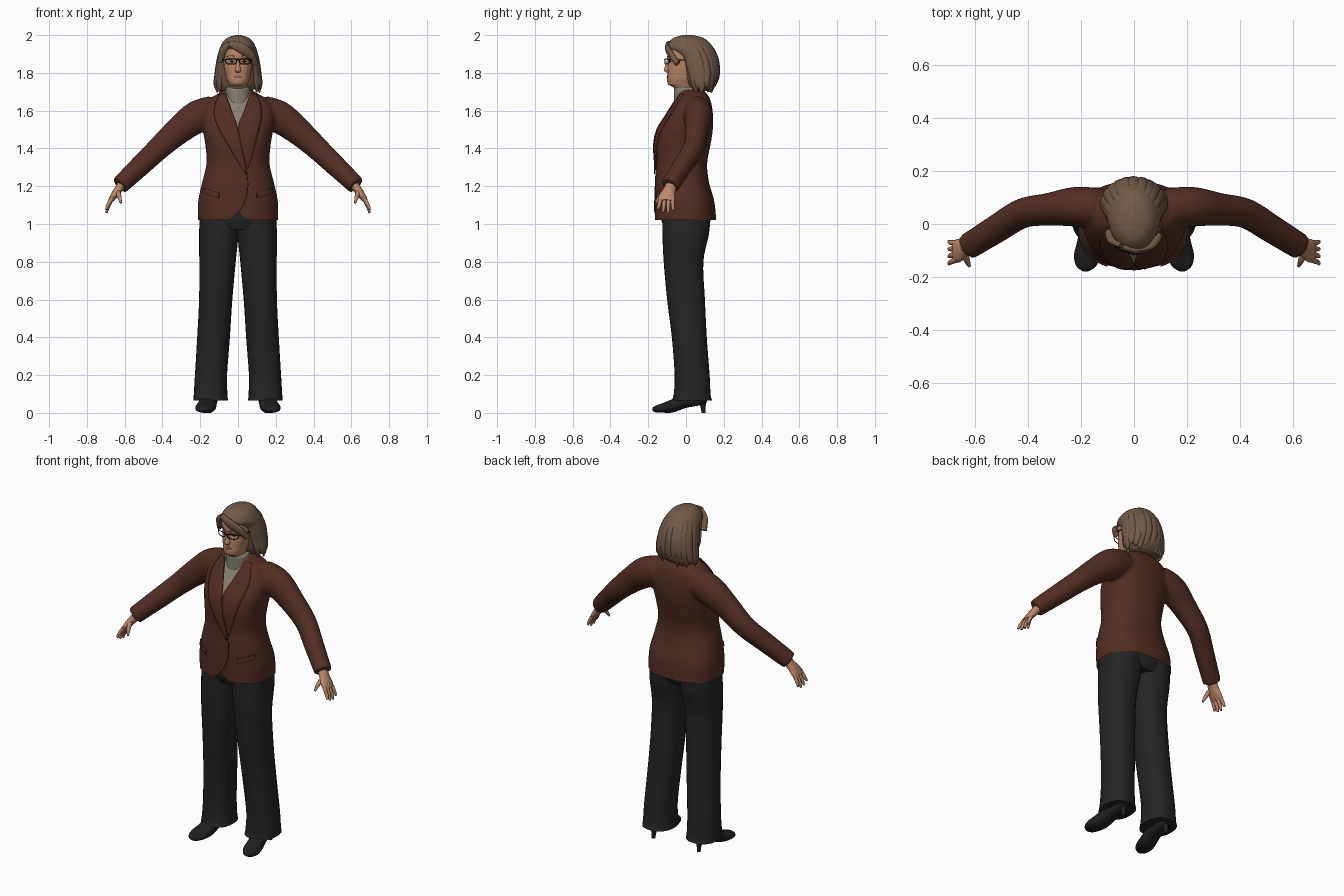
import bpy, bmesh, math, random
from mathutils import Vector
from mathutils.bvhtree import BVHTree

random.seed(4)
if "Cube" in bpy.data.objects:
    bpy.data.objects.remove(bpy.data.objects["Cube"])
X, Y, Z = Vector((1, 0, 0)), Vector((0, 1, 0)), Vector((0, 0, 1))


def material(name, *rgb):
    m = bpy.data.materials.new(name)
    m.use_nodes = True
    m.diffuse_color = (*rgb, 1)
    m.node_tree.nodes["Principled BSDF"].inputs["Base Color"].default_value = (*rgb, 1)
    return m


BROWN = material("brown wool", .085, .027, .017)
SEAM = material("dark seam", .03, .01, .007)
BLACK = material("charcoal trousers", .018, .018, .019)
LEATHER = material("black leather", .014, .014, .016)
HAIR = material("ash brown hair", .17, .105, .065)
SKIN = material("skin", .5, .24, .14)
SHIRT = material("grey knit", .25, .22, .175)
LIPS = material("lips", .33, .11, .08)
FRAME = material("black frame", .008, .008, .008)


def spline(keys, sub):
    """Smooth curve through keys of any dimension."""
    k = [Vector(p) for p in keys]
    out = []
    for i in range(len(k) - 1):
        p0, p1, p2, p3 = k[max(i - 1, 0)], k[i], k[i + 1], k[min(i + 2, len(k) - 1)]
        for s in range(sub):
            t = s / sub
            out.append(p1 + ((p2 - p0) * t + (p0 * 2 - p1 * 5 + p2 * 4 - p3) * t ** 2
                             + (p1 * 3 - p0 - p2 * 3 + p3) * t ** 3) * .5)
    return out + [k[-1]]


def tube(bm, keys, ref=Y, axis=None, power=2, n=24, sub=5):
    """Loft of superellipse rings; key = x, y, z, half width, half width along ref."""
    pts = spline(keys, sub)
    cen = [Vector(p[:3]) for p in pts]
    rings = []
    for i, p in enumerate(pts):
        t = axis or (cen[min(i + 1, len(cen) - 1)] - cen[max(i - 1, 0)]).normalized()
        b = (ref - t * ref.dot(t)).normalized()
        a = b.cross(t)
        ring = []
        for j in range(n):
            c, s = math.cos(j * math.tau / n), math.sin(j * math.tau / n)
            u = math.copysign(abs(c) ** (2 / power), c) * p[3]
            v = math.copysign(abs(s) ** (2 / power), s) * p[4]
            ring.append(bm.verts.new(cen[i] + a * u + b * v))
        rings.append(ring)
    for r, q in zip(rings, rings[1:]):
        for j in range(n):
            bm.faces.new((r[j], r[(j + 1) % n], q[(j + 1) % n], q[j]))
    bm.faces.new(rings[0])
    bm.faces.new(rings[-1])


def level(z, front, back, half, x=0):
    return (x, (front + back) / 2, z, half, (back - front) / 2)


def finish(name, bm, *mats, angle=50):
    bmesh.ops.recalc_face_normals(bm, faces=bm.faces)
    me = bpy.data.meshes.new(name)
    bm.to_mesh(me)
    bm.free()
    for m in mats:
        me.materials.append(m)
    me.shade_smooth()
    me.set_sharp_from_angle(angle=math.radians(angle))
    ob = bpy.data.objects.new(name, me)
    bpy.context.collection.objects.link(ob)
    return ob


def part(name, mat, *lofts, **kw):
    bm = bmesh.new()
    for keys in lofts:
        tube(bm, keys, **kw)
    return finish(name, bm, mat)


def plate(name, mat, side_a, side_b, bvh, lift=.003, thick=.006, across=6):
    """Thin panel between two (x, z) lines, laid on a surface from the front."""
    bm = bmesh.new()
    grid = []
    for a, b in zip(spline(side_a, 6), spline(side_b, 6)):
        row = []
        for i in range(across + 1):
            x, z = a.lerp(b, i / across)
            hit = bvh.ray_cast(Vector((x, -1, z)), Y)[0] or bvh.find_nearest(Vector((x, -.05, z)))[0]
            row.append(bm.verts.new((x, hit.y - lift, z)))
        grid.append(row)
    for r, q in zip(grid, grid[1:]):
        for i in range(across):
            bm.faces.new((r[i], r[i + 1], q[i + 1], q[i]))
    ob = finish(name, bm, mat)
    mod = ob.modifiers.new("thickness", "SOLIDIFY")
    mod.thickness, mod.offset = thick, 0


# Jacket: torso and sleeves fused into one skin
bm = bmesh.new()
tube(bm, [level(*k) for k in (
    (.96, -.165, .165, .212), (1.02, -.165, .16, .212), (1.12, -.167, .15, .211),
    (1.22, -.165, .122, .19), (1.32, -.16, .112, .167), (1.42, -.165, .13, .173),
    (1.5, -.148, .142, .187), (1.57, -.105, .143, .195), (1.62, -.075, .138, .185),
    (1.66, -.05, .128, .155), (1.69, -.04, .11, .105), (1.71, -.04, .09, .072))],
    axis=Z, power=2.4, n=40)
for s in (1, -1):
    tube(bm, [(s * .13, .06, 1.595, .085, .075), (s * .22, .065, 1.565, .086, .075),
              (s * .32, .055, 1.49, .073, .062), (s * .42, .04, 1.4, .062, .056),
              (s * .52, -.02, 1.305, .056, .053), (s * .625, -.085, 1.205, .049, .05)])
jacket = finish("jacket", bm, BROWN, SHIRT)
mod = jacket.modifiers.new("fuse", "REMESH")
mod.mode, mod.voxel_size = "VOXEL", .009
mod = jacket.modifiers.new("relax", "SMOOTH")
mod.factor, mod.iterations = .5, 5
bpy.context.view_layer.update()
fused = bpy.data.meshes.new_from_object(jacket.evaluated_get(bpy.context.evaluated_depsgraph_get()))
bm = bmesh.new()
bm.from_mesh(fused)
bpy.data.objects.remove(jacket)


def cut(co, no, keep=None, **kw):
    faces = [f for f in bm.faces if not keep or keep(f.calc_center_median())]
    geom = set(faces) | {e for f in faces for e in f.edges} | {v for f in faces for v in f.verts}
    bmesh.ops.bisect_plane(bm, geom=list(geom), plane_co=co, plane_no=no, **kw)


# Hem, neck opening and front notch
cut((0, 0, 1.02), Z, clear_inner=True)
for s in (1, -1):
    cut((0, 0, 1.5), (s * .2, 0, -.065), lambda c: c.y < .02 and abs(c.x) < .15 and c.z > 1.45)
    cut((0, 0, 1.065), (s, 0, 1), lambda c: c.y < 0 and abs(c.x) < .1 and c.z < 1.12)
notch = []
for f in bm.faces:
    c = f.calc_center_median()
    f.material_index = int(c.y < .02 and abs(c.x) < (c.z - 1.5) * .325)
    if c.y < 0 and c.z < 1.065 - abs(c.x):
        notch.append(f)
bmesh.ops.delete(bm, geom=notch, context="FACES")
cloth = BVHTree.FromBMesh(bm)
finish("jacket", bm, BROWN, SHIRT)

# Lapels, closing edge and pocket flaps
plate("left_lapel", BROWN, [(.065, 1.69), (.034, 1.6), (.003, 1.5), (.046, 1.3)],
      [(.1, 1.685), (.125, 1.6), (.112, 1.5), (.052, 1.29)], cloth)
plate("right_lapel", BROWN, [(-.065, 1.69), (-.034, 1.6), (0, 1.5), (.046, 1.27)],
      [(-.1, 1.685), (-.125, 1.6), (-.1, 1.5), (.04, 1.265)], cloth, lift=.007)
edge = [(.045, 1.27), (.05, 1.2), (.035, 1.12), (.002, 1.065)]
plate("closing_edge", SEAM, edge, [(x + .004, z) for x, z in edge], cloth, .001, .003, 1)
for s, side in ((1, "left"), (-1, "right")):
    top = [(s * .1, 1.165), (s * .14, 1.175), (s * .18, 1.19)]
    plate(side + "_pocket_flap", BROWN, top, [(x, z - .025) for x, z in top], cloth)

# Trousers
part("trouser_hips", BLACK, [level(.97, -.11, .11, .17), level(1.02, -.13, .13, .198),
                             level(1.1, -.13, .12, .19)], axis=Z, power=2.4)
for s, side in ((1, "left"), (-1, "right")):
    part(side + "_trouser_leg", BLACK, [level(z, f, b, (o - i) / 2, s * (o + i) / 2) for z, f, b, i, o in (
        (1.06, -.125, .13, -.005, .2), (.95, -.125, .122, -.003, .206), (.8, -.118, .092, .012, .205),
        (.6, -.1, .1, .03, .206), (.4, -.075, .11, .043, .216), (.2, -.06, .125, .058, .228),
        (.1, -.065, .13, .056, .234), (.065, -.075, .138, .053, .236))], axis=Z, power=2.3, n=28)
    # Heeled shoe
    part(side + "_shoe", LEATHER, [(s * x, y, z, rx, rz) for x, y, z, rx, rz in (
        (.15, .11, .075, .022, .02), (.15, .07, .075, .042, .035), (.155, 0, .066, .045, .04),
        (.165, -.07, .038, .05, .036), (.175, -.12, .027, .051, .026),
        (.18, -.16, .021, .036, .018), (.182, -.178, .018, .01, .008))], ref=Z, axis=-Y, power=2.3)
    part(side + "_shoe_heel", LEATHER, [(s * .15, .085, .07, .028, .025), (s * .15, .09, .035, .014, .014),
                                        (s * .15, .093, 0, .01, .011)], axis=Z, n=12)
    # Hand: palm, four fingers and thumb
    part(side + "_palm", SKIN, [(s * x, y, z, a, b) for x, y, z, a, b in (
        (.6, -.07, 1.225, .026, .03), (.635, -.088, 1.18, .022, .033),
        (.66, -.1, 1.145, .018, .044), (.676, -.102, 1.122, .012, .041))], n=16)
    fingers = [[(s * .665, -.134 + .021 * i, 1.14, .011, .011),
                (s * .688, -.142 + .024 * i, 1.1 - drop / 2, .01, .01),
                (s * .697, -.15 + .028 * i, 1.078 - drop, .006, .006)]
               for i, drop in enumerate((0, .016, .02, .006))]
    thumb = [(s * .64, -.1, 1.18, .014, .014), (s * .63, -.135, 1.15, .012, .012),
             (s * .62, -.158, 1.112, .006, .006)]
    part(side + "_fingers", SKIN, *fingers, thumb, ref=Vector((.3, 1, .1)), n=10, sub=4)

# Roll neck
part("roll_neck", SHIRT, [(0, .003, 1.6, .068, .066), (0, 0, 1.68, .066, .064), (0, 0, 1.715, .065, .064),
                          (0, 0, 1.725, .058, .058)], axis=Z)

# Head and nose
bm = bmesh.new()
tube(bm, [level(*k) for k in (
    (1.69, -.045, .05, .05), (1.725, -.07, .05, .046), (1.74, -.095, .05, .05), (1.765, -.1, .06, .06),
    (1.79, -.097, .07, .066), (1.83, -.096, .09, .074), (1.865, -.092, .1, .077), (1.885, -.099, .1, .078),
    (1.93, -.093, .1, .076), (1.965, -.06, .08, .055))], axis=Z, power=2.25, n=32)
face = BVHTree.FromBMesh(bm)
tube(bm, [(0, -.09, 1.875, .008, .008), (0, -.098, 1.84, .01, .012), (0, -.104, 1.815, .016, .013),
          (0, -.098, 1.803, .012, .008)], axis=Z, n=14)
finish("head", bm, SKIN)
plate("lips", LIPS, [(-.026, 1.782), (-.006, 1.789), (.006, 1.789), (.026, 1.782)],
      [(-.026, 1.781), (-.008, 1.773), (.008, 1.773), (.026, 1.781)], face, .001, .004)

# Eyes, brows and glasses
for s, side in ((1, "left"), (-1, "right")):
    plate(side + "_eye", FRAME, [(s * .02, 1.86), (s * .032, 1.865), (s * .046, 1.86)],
          [(s * .02, 1.858), (s * .032, 1.856), (s * .046, 1.858)], face, .001, .003)
    plate(side + "_brow", HAIR, [(s * .015, 1.888), (s * .04, 1.895), (s * .06, 1.886)],
          [(s * .015, 1.882), (s * .04, 1.89), (s * .06, 1.884)], face, .001, .004)
    rim = [(.008, .008), (.02, .012), (.05, .012), (.066, .008), (.064, -.006), (.05, -.014),
           (.022, -.014), (.01, -.006), (.008, .008)]
    wires = [[(s * x, -.112 + x * x * 5, 1.861 + z, .0025, .0025) for x, z in rim],
             [(s * .066, -.09, 1.868, .003, .003), (s * .082, -.05, 1.87, .003, .003),
              (s * .084, .02, 1.865, .003, .003)],
             [(0, -.113, 1.87, .003, .003), (s * .009, -.112, 1.868, .003, .003)]]
    part(side + "_spectacles", FRAME, *wires, ref=Vector((.1, .6, .8)), n=6, sub=3)

# Hair: shell, swept fringe and hanging locks
part("hair", HAIR, [level(*k) for k in (
    (1.705, .03, .13, .085, -.008), (1.74, .005, .162, .112, -.008), (1.81, -.02, .172, .115, -.004),
    (1.875, -.04, .166, .108), (1.91, -.075, .155, .102), (1.935, -.1, .143, .095),
    (1.965, -.088, .12, .079), (1.988, -.06, .085, .053), (2, -.015, .035, .012))], axis=Z, n=32)
fringe = [[(-.045, -.085, 1.955, .016, .012), (.01, -.1, 1.935, .026, .012),
           (.06, -.082, 1.9, .026, .014), (.092, -.045, 1.85, .016, .016)],
          [(-.045, -.08, 1.955, .014, .012), (-.078, -.065, 1.92, .02, .013), (-.095, -.035, 1.86, .015, .018)]]
part("swept_fringe", HAIR, *fringe, n=14)
bm = bmesh.new()
for i in range(15):
    a = math.radians(-119 + 17 * i + random.uniform(-3, 3))
    d = Vector((math.sin(a), math.cos(a), 0))
    low = 1.7 + random.uniform(-.008, .025)
    keys = [(x * d.x, y + ry * d.y, z, t, w) for x, y, ry, z, t, w in (
        (.03, .02, .03, 1.985, .006, .01), (.075, .03, .09, 1.945, .012, .02), (.098, .06, .098, 1.88, .013, .024),
        (.11, .078, .088, 1.8, .014, .025), (.116, .08, .068, 1.74, .013, .02), (.112, .08, .055, low, .004, .006))]
    tube(bm, keys, ref=Vector((d.y, -d.x, 0)), n=12)
finish("hair_locks", bm, HAIR)
